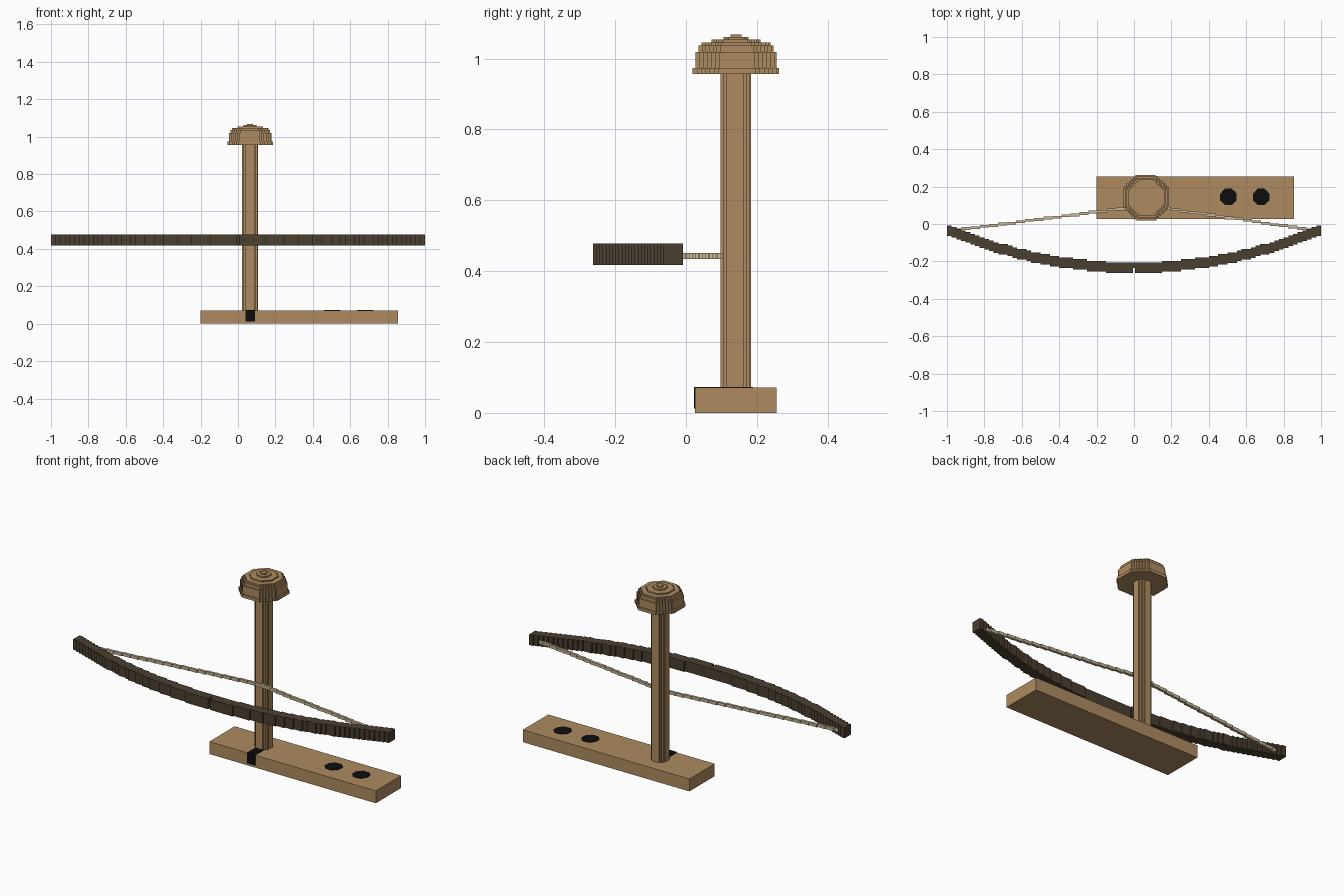
import bpy, bmesh

if "Cube" in bpy.data.objects:
    bpy.data.objects.remove(bpy.data.objects["Cube"])


def material(name, rgb):
    m = bpy.data.materials.new(name)
    m.diffuse_color = (*rgb, 1)
    m.use_nodes = True
    m.node_tree.nodes["Principled BSDF"].inputs["Base Color"].default_value = m.diffuse_color
    return m


WOOD = material("tan wood", (0.42, 0.26, 0.118))
DARK = material("dark wood", (0.07, 0.05, 0.031))
CORD = material("pale cord", (0.55, 0.46, 0.30))
CHAR = material("charred black", (0.004, 0.004, 0.004))


def build(name, mat, prisms):
    """Object made of vertical prisms, each (outline, z0, z1)."""
    bm = bmesh.new()
    for outline, z0, z1 in prisms:
        low = [bm.verts.new((x, y, z0)) for x, y in outline]
        high = [bm.verts.new((x, y, z1)) for x, y in outline]
        bm.faces.new(low[::-1])
        bm.faces.new(high)
        n = len(low)
        for i in range(n):
            j = (i + 1) % n
            bm.faces.new((low[i], low[j], high[j], high[i]))
    bmesh.ops.recalc_face_normals(bm, faces=bm.faces[:])
    me = bpy.data.meshes.new(name)
    bm.to_mesh(me)
    bm.free()
    me.materials.append(mat)
    ob = bpy.data.objects.new(name, me)
    bpy.context.collection.objects.link(ob)
    return ob


def rect(x0, x1, y0, y1):
    return [(x0, y0), (x1, y0), (x1, y1), (x0, y1)]


def stepped_octagon(cx, cy, r, n):
    """Octagon whose diagonal sides are small staircases of n steps."""
    a = 0.414 * r
    d = (r - a) / n
    quarter = [(r, a)]
    for i in range(n):
        y = a + d * (i + 0.5)
        quarter += [(r - d * i, y), (r - d * (i + 1), y)]
    quarter.append((a, r))
    pts = []
    for _ in range(4):
        pts += quarter
        quarter = [(-y, x) for x, y in quarter]
    return [(cx + x, cy + y) for x, y in pts]


def stepped_strip(edges, centre, half, snap):
    """Band of columns following centre(x), snapped to a grid in y."""
    front, back = [], []
    for x0, x1 in zip(edges, edges[1:]):
        y = round(centre((x0 + x1) / 2) / snap) * snap
        front += [(x0, y - half), (x1, y - half)]
        back += [(x0, y + half), (x1, y + half)]
    pts = front + back[::-1]
    # drop repeated points where neighbouring columns share a height
    return [p for i, p in enumerate(pts) if p != pts[i - 1]]


CX, CY = 0.065, 0.141

# Hearth board with two burnt sockets and a front notch
build("hearth_board", WOOD, [(rect(-0.2, 0.855, 0.026, 0.255), 0, 0.071)])
build("burnt_sockets", CHAR,
      [(stepped_octagon(x, 0.145, 0.044, 4), 0.068, 0.073) for x in (0.505, 0.68)])
build("board_notch", CHAR, [
    (rect(0.04, 0.092, 0.023, 0.028), 0.012, 0.073),
    (rect(0.04, 0.092, 0.028, 0.12), 0.068, 0.073)])

# Upright spindle
build("spindle", WOOD, [(stepped_octagon(CX, CY, 0.043, 3), 0.071, 0.96)])

# Domed hand hold: stacked rings, radius and top height
rings = [(0.122, 0.973), (0.114, 1.019), (0.106, 1.036), (0.097, 1.045),
         (0.069, 1.053), (0.035, 1.061), (0.016, 1.068)]
dome, base = [], 0.956
for r, top in rings:
    dome.append((stepped_octagon(CX, CY, r, 6 if r > 0.05 else 3), base, top))
    base = top
build("hand_hold", WOOD, dome)


# Curved bow, with a thin nick at the middle of its front
def bow_curve(x):
    return -0.234 + 0.2 * x * x


columns = [-0.975 + 1.95 * i / 78 for i in range(79)]
columns = [-1.0] + [x for x in columns if abs(x) > 0.02] + [1.0]
left = [x for x in columns if x < 0] + [-0.006]
right = [-x for x in left[::-1]]
bow = [(stepped_strip(e, bow_curve, 0.028, 0.009), 0.418, 0.478) for e in (left, right)]
bow.append((rect(-0.006, 0.006, -0.235, -0.206), 0.418, 0.478))
build("bow", DARK, bow)


# Cord running from each bow tip to the spindle
def cord_line(x):
    if x < CX:
        return -0.035 + 0.134 * (x + 0.97) / (CX + 0.97)
    return -0.035 + 0.134 * (0.97 - x) / (0.97 - CX)


build("bow_cord", CORD, [(stepped_strip(
    [-0.97 + 1.94 * i / 40 for i in range(41)], cord_line, 0.007, 0.004), 0.434, 0.451)])
